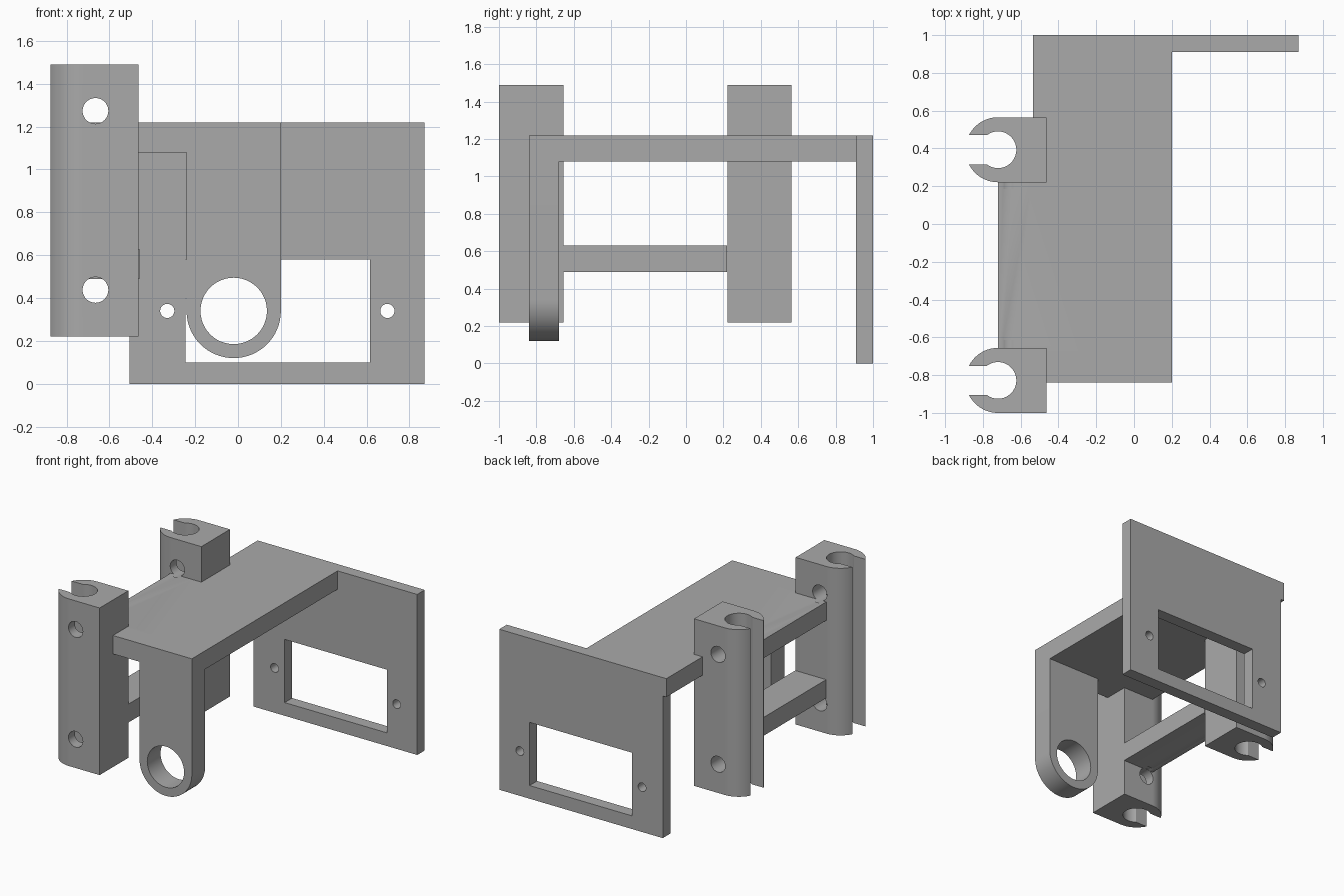
import bpy, bmesh
from math import radians, cos, sin, asin, degrees

start = bpy.data.objects.get("Cube")
if start:
    bpy.data.objects.remove(start, do_unlink=True)

grey = bpy.data.materials.new("plain grey")
grey.use_nodes = True
grey.diffuse_color = (0.4, 0.4, 0.4, 1)
grey.node_tree.nodes["Principled BSDF"].inputs["Base Color"].default_value = (0.4, 0.4, 0.4, 1)


def arc(cx, cy, r, a, b, n=32):
    """Points on a circle from angle a to angle b, in degrees."""
    angles = [radians(a + (b - a) * i / n) for i in range(n + 1)]
    return [(cx + r * cos(t), cy + r * sin(t)) for t in angles]


def rect(x0, x1, y0, y1):
    return [(x0, y0), (x1, y0), (x1, y1), (x0, y1)]


def circle(cx, cy, r):
    return arc(cx, cy, r, 0, 360, 48)[:-1]


def prism(name, outline, axis, lo, hi):
    """Extrude an outline along z (outline in xy) or y (outline in xz)."""
    place = (lambda a, b, h: (a, b, h)) if axis == "z" else (lambda a, b, h: (a, h, b))
    bm = bmesh.new()
    low = [bm.verts.new(place(a, b, lo)) for a, b in outline]
    high = [bm.verts.new(place(a, b, hi)) for a, b in outline]
    bm.faces.new(low)
    bm.faces.new(high)
    for i in range(len(outline)):
        j = (i + 1) % len(outline)
        bm.faces.new((low[i], low[j], high[j], high[i]))
    bmesh.ops.recalc_face_normals(bm, faces=bm.faces)
    mesh = bpy.data.meshes.new(name)
    bm.to_mesh(mesh)
    bm.free()
    mesh.materials.append(grey)
    ob = bpy.data.objects.new(name, mesh)
    bpy.context.collection.objects.link(ob)
    return ob


def select(ob):
    bpy.ops.object.select_all(action="DESELECT")
    ob.select_set(True)
    bpy.context.view_layer.objects.active = ob


def combine(ob, others, operation, keep=False):
    for other in others:
        select(ob)
        mod = ob.modifiers.new("join", "BOOLEAN")
        mod.operation, mod.solver, mod.object = operation, "EXACT", other
        bpy.ops.object.modifier_apply(modifier=mod.name)
        if not keep:
            bpy.data.objects.remove(other, do_unlink=True)


# Shelf with a step where it reaches between the two clips
edge, inner, right, top, under = -0.535, -0.72, 0.2, 1.22, 1.08
frame = prism("shelf_frame", [
    (edge, -0.84), (right, -0.84), (right, 1.0), (edge, 1.0),
    (edge, 0.25), (inner, 0.25), (inner, -0.68), (edge, -0.68)], "z", under, top)

# Hanging arm with a round eye
arm = prism("arm", [(right, top), (-0.24, top)] + arc(-0.02, 0.34, 0.22, 180, 360),
            "y", -0.84, -0.68)
combine(arm, [prism("eye", circle(-0.02, 0.34, 0.155), "y", -0.9, -0.6)], "DIFFERENCE")

# Back plate with a window and two screw holes
plate = prism("back_plate", rect(-0.505, 0.87, 0, top), "y", 0.91, 1.0)
openings = [prism("window", rect(-0.245, 0.615, 0.1, 0.58), "y", 0.8, 1.1)]
openings += [prism("screw", circle(x, 0.34, 0.033), "y", 0.8, 1.1) for x in (-0.33, 0.697)]
combine(plate, openings, "DIFFERENCE")
combine(frame, [arm, plate], "UNION")

# Lower beam between the clips
beam = prism("lower_beam", rect(inner, -0.46, 0.49, 0.63), "y", -0.655, 0.22)

# Open rod clips, each drilled twice from front to back
outer_r, bore_r, slot = 0.172, 0.097, 0.0775
out_a = 180 - degrees(asin(slot / outer_r))
in_a = 180 - degrees(asin(slot / bore_r))
clips, drills = [], []
for name, cy, y0, y1 in (("front_clip", -0.828, -1.1, -0.615), ("rear_clip", 0.393, 0.185, 0.7)):
    outline = [(-0.463, cy + outer_r)]
    outline += arc(inner, cy, outer_r, 90, out_a)
    outline += arc(inner, cy, bore_r, in_a, -in_a, 48)
    outline += arc(inner, cy, outer_r, -out_a, -90)
    outline += [(-0.463, cy - outer_r)]
    clip = prism(name, outline, "z", 0.22, 1.49)
    holes = [prism("drill", circle(-0.665, z, 0.06), "y", y0, y1) for z in (0.438, 1.273)]
    combine(clip, holes, "DIFFERENCE", keep=True)
    clips.append(clip)
    drills += holes

# The drills also graze the shelf and the beam
combine(frame, drills, "DIFFERENCE", keep=True)
combine(beam, drills, "DIFFERENCE", keep=False)

for ob in [frame, beam] + clips:
    select(ob)
    bpy.ops.object.shade_smooth_by_angle(angle=radians(30))
